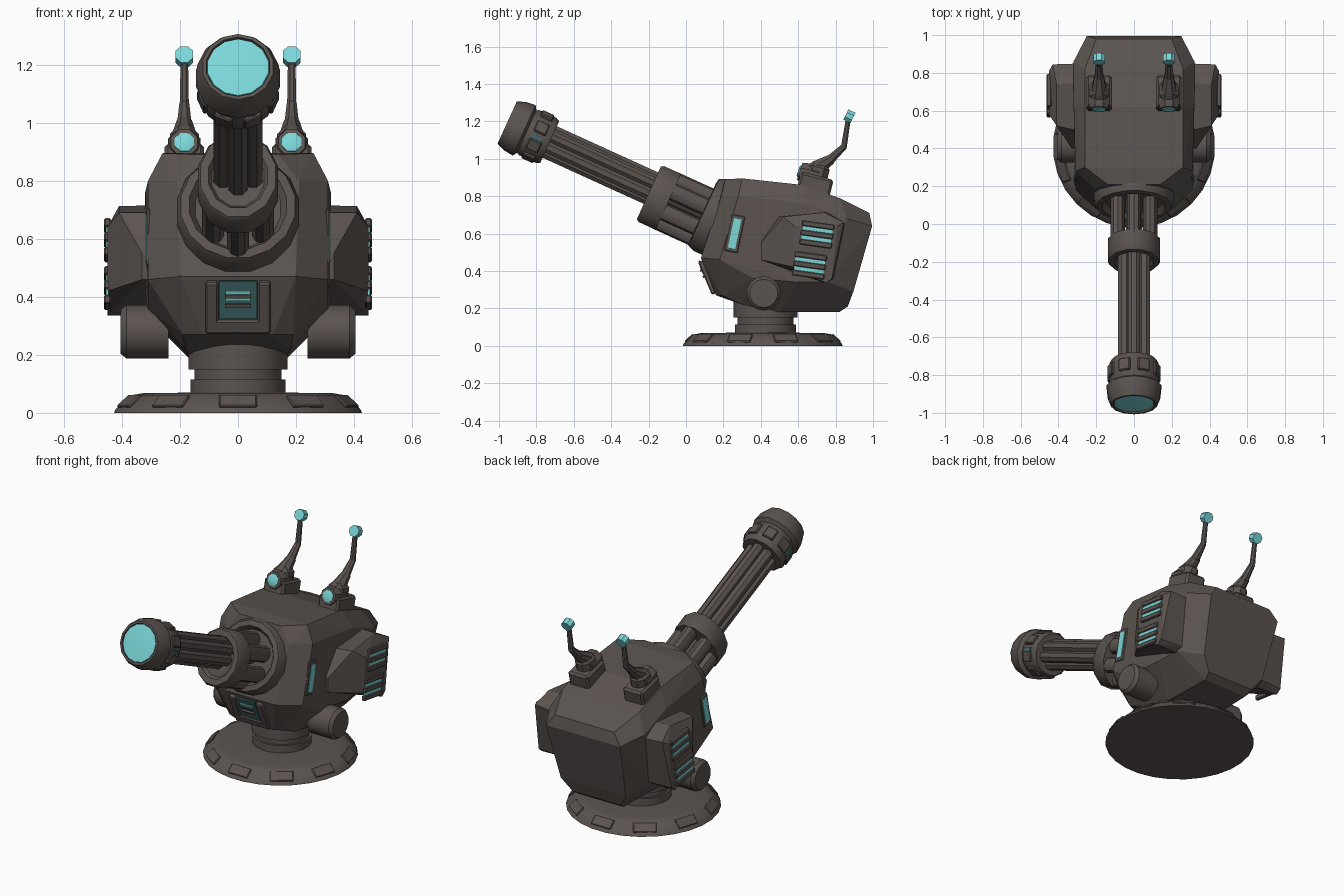
import bpy, bmesh, math
from mathutils import Matrix, Vector

cube = bpy.data.objects.get("Cube")
if cube:
    bpy.data.objects.remove(cube)


def material(name, rgb):
    m = bpy.data.materials.new(name)
    m.use_nodes = True
    m.diffuse_color = (*rgb, 1)
    m.node_tree.nodes["Principled BSDF"].inputs["Base Color"].default_value = (*rgb, 1)
    return m


METAL = material("dark_warm_metal", (0.105, 0.088, 0.08))
GLOW = material("cyan_glow", (0.2, 0.68, 0.7))
TEAL = material("dim_teal", (0.05, 0.14, 0.14))

T = Matrix.Translation
R = lambda deg, axis: Matrix.Rotation(math.radians(deg), 4, axis)
# Gun frame: local z runs out along the barrels, local y points up
GUN = T((0, -0.21, 0.853)) @ R(65.5, 'X')


def finish(name, bm, mat, matrix=Matrix(), smooth=False):
    bmesh.ops.transform(bm, matrix=matrix, verts=bm.verts)
    bmesh.ops.recalc_face_normals(bm, faces=bm.faces)
    mesh = bpy.data.meshes.new(name)
    bm.to_mesh(mesh)
    bm.free()
    mesh.materials.append(mat)
    ob = bpy.data.objects.new(name, mesh)
    bpy.context.scene.collection.objects.link(ob)
    if smooth:
        bpy.ops.object.select_all(action='DESELECT')
        ob.select_set(True)
        bpy.context.view_layer.objects.active = ob
        bpy.ops.object.shade_smooth_by_angle(angle=math.radians(35))
    return ob


def box(name, size, matrix, mat=METAL, bevel=0.0):
    bm = bmesh.new()
    bmesh.ops.create_cube(bm, size=1, matrix=Matrix.Diagonal((*size, 1)))
    if bevel:
        bmesh.ops.bevel(bm, geom=bm.edges[:], offset=bevel, segments=1, affect='EDGES')
    return finish(name, bm, mat, matrix)


def lathe(name, profile, segs, matrix, mat=METAL, smooth=True):
    """Turn (height, radius) pairs about local z and cap both ends."""
    bm = bmesh.new()
    rings = []
    for h, r in profile:
        angles = [2 * math.pi * (i + 0.5) / segs for i in range(segs)]
        rings.append([bm.verts.new((r * math.cos(a), r * math.sin(a), h)) for a in angles])
    for a, b in zip(rings, rings[1:]):
        for i in range(segs):
            j = (i + 1) % segs
            bm.faces.new((a[i], a[j], b[j], b[i]))
    bm.faces.new(rings[0])
    bm.faces.new(rings[-1])
    return finish(name, bm, mat, matrix, smooth)


def rod(name, start, end, r0, r1, segs=8, matrix=Matrix(), mat=METAL):
    a, b = Vector(start), Vector(end)
    turn = (b - a).to_track_quat('Z', 'Y').to_matrix().to_4x4()
    return lathe(name, [(0, r0), ((b - a).length, r1)], segs, matrix @ T(a) @ turn, mat)


def shell(name, points, sides):
    """Faceted solid spanning the points, repeated for each side sign."""
    bm = bmesh.new()
    for s in sides:
        for x, y, z in points:
            bm.verts.new((s * x, y, z))
    out = bmesh.ops.convex_hull(bm, input=bm.verts)
    loose = [v for v in bm.verts if not v.link_faces]
    bmesh.ops.delete(bm, geom=loose, context='VERTS')
    bmesh.ops.dissolve_limit(bm, angle_limit=math.radians(4), verts=bm.verts, edges=bm.edges)
    return finish(name, bm, METAL)


# Base plate with raised rim pads, and the stepped neck
BASE = T((0, 0.41, 0))
lathe("base_plate", [(0, 0.43), (0.012, 0.425), (0.06, 0.375), (0.068, 0.33), (0.07, 0.16)], 28, BASE)
for i in range(10):
    box("rim_pad", (0.06, 0.13, 0.012),
        BASE @ R(36 * i + 18, 'Z') @ T((0.393, 0, 0.04)) @ R(42, 'Y'), bevel=0.004)
lathe("neck", [(0.06, 0.165), (0.115, 0.165), (0.115, 0.152), (0.15, 0.152), (0.15, 0.172),
               (0.25, 0.172)], 20, BASE @ T((0, 0.015, 0)))

# Main hull
shell("hull", [
    (.14, .21, .89), (.21, .19, .80), (.20, .08, .47), (.26, .30, .895), (.31, .28, .80),
    (.31, .18, .46), (.12, .16, .27), (.19, .19, .27), (.18, .30, .22), (.16, .50, .18),
    (.15, .82, .18), (.31, .36, .36), (.26, .62, .86), (.32, .65, .76), (.32, .60, .34),
    (.32, .86, .68), (.31, .76, .34), (.26, .82, .79), (.20, .98, .71), (.25, .995, .64),
    (.22, .895, .29), (.16, .865, .21)], (-1, 1))

# Chin vent on the sloping lower front
CHIN = T((0, 0.115, 0.365)) @ R(23, 'X')
for s in (-1, 1):
    box("vent_frame_side", (0.045, 0.03, 0.19), CHIN @ T((s * 0.09, 0, 0)), bevel=0.006)
box("vent_frame_bottom", (0.2, 0.03, 0.05), CHIN @ T((0, 0, -0.07)), bevel=0.006)
box("vent_back", (0.13, 0.009, 0.14), CHIN @ T((0, -0.006, 0.03)), TEAL)
for z in (0.06, 0.035):
    box("vent_slot", (0.085, 0.008, 0.012), CHIN @ T((0, -0.012, z)), GLOW)
for z in (0.048, 0.012):
    box("vent_slat", (0.09, 0.02, 0.012), CHIN @ T((0, -0.012, z)))

# Mouth collar with recessed centre
lathe("mouth_collar", [(-0.52, 0.215), (-0.37, 0.215), (-0.335, 0.20), (-0.33, 0.17),
                       (-0.36, 0.15)], 16, GUN)

# Clamp ring and the struts that carry it, slightly taller than wide
RING = GUN @ T((0, -0.028, 0)) @ Matrix.Diagonal((0.84, 1, 1, 1))
lathe("clamp_ring", [(-0.14, 0.15), (-0.14, 0.17), (-0.04, 0.17), (-0.025, 0.16), (-0.025, 0.125),
                     (-0.045, 0.11)], 12, RING)
for i in range(6):
    a = math.radians(60 * i + 30)
    x, y = 0.118 * math.cos(a), 0.118 * math.sin(a)
    rod("strut", (x, y, -0.42), (x, y, -0.12), 0.047, 0.047, 10, RING)

# Barrel cluster
rod("barrel_core", (0, 0, -0.4), (0, 0, 0.6), 0.045, 0.045, 10, GUN)
for i in range(6):
    a = math.radians(60 * i + 30)
    x, y = 0.06 * math.cos(a), 0.06 * math.sin(a)
    rod("barrel", (x, y, -0.1), (x, y, 0.6), 0.035, 0.035, 8, GUN)

# Muzzle drum, its blocks, side windows and lens
lathe("muzzle", [(0.57, 0.10), (0.57, 0.122), (0.59, 0.132), (0.69, 0.132), (0.705, 0.125),
                 (0.72, 0.148), (0.775, 0.142), (0.82, 0.124), (0.82, 0.112), (0.795, 0.106)], 14, GUN)
for i in range(8):
    box("muzzle_block", (0.02, 0.065, 0.07),
        GUN @ R(45 * i + 22.5, 'Z') @ T((0.131, 0, 0.64)), bevel=0.005)
for s in (-1, 1):
    box("muzzle_window", (0.009, 0.04, 0.06), GUN @ T((s * 0.131, -0.02, 0.645)), TEAL)
lathe("muzzle_lens_rim", [(0.79, 0.111), (0.812, 0.111), (0.806, 0.1)], 14, GUN, TEAL)
lathe("muzzle_lens", [(0.79, 0.106), (0.814, 0.106), (0.818, 0.05)], 14, GUN, GLOW)

for s in (-1, 1):
    side = "left" if s > 0 else "right"

    # Hull side light slit
    box(side + "_slit_frame", (0.016, 0.075, 0.2), T((s * 0.308, 0.26, 0.60)) @ R(-12, 'X'), bevel=0.005)
    box(side + "_slit_light", (0.008, 0.04, 0.16), T((s * 0.315, 0.26, 0.60)) @ R(-12, 'X'), GLOW)

    # Pivot drum low on the hull
    rod(side + "_pivot_drum", (s * 0.24, 0.415, 0.28), (s * 0.385, 0.415, 0.28), 0.092, 0.092, 14)
    rod(side + "_pivot_cap", (s * 0.385, 0.415, 0.28), (s * 0.405, 0.415, 0.28), 0.092, 0.076, 14)

    # Side pod
    shell(side + "_pod", [
        (.45, .58, .64), (.45, .81, .64), (.45, .78, .36), (.45, .75, .335), (.45, .58, .42),
        (.41, .52, .69), (.41, .74, .713), (.43, .845, .66), (.33, .40, .55), (.33, .40, .46),
        (.28, .40, .55), (.28, .49, .69), (.28, .75, .715), (.28, .85, .65), (.28, .79, .36),
        (.28, .74, .335), (.28, .49, .43), (.28, .40, .46)], (s,))

    # Pod vents: two glowing plates, each crossed by slats
    for y, z in ((0.70, 0.595), (0.66, 0.43)):
        VENT = T((s * 0.45, y, z)) @ R(-8, 'X')
        box(side + "_pod_vent", (0.009, 0.16, 0.115), VENT, GLOW)
        for dz in (-0.05, 0, 0.05):
            box(side + "_pod_slat", (0.024, 0.175, 0.03), VENT @ T((0, 0, dz)), bevel=0.005)

    # Sensor mount on the roof, with its lamp
    X = s * 0.185
    box(side + "_mount_foot", (0.135, 0.18, 0.1), T((X, 0.69, 0.86)) @ R(-14, 'X'), bevel=0.012)
    box(side + "_mount_body", (0.1, 0.12, 0.14), T((X, 0.70, 0.915)) @ R(-14, 'X'), bevel=0.03)
    LAMP = T((X, 0.66, 0.915)) @ R(72, 'X')
    lathe(side + "_lamp_housing", [(-0.05, 0.06), (0.03, 0.06), (0.055, 0.05), (0.055, 0.038)], 8, LAMP)
    lathe(side + "_lamp", [(0.03, 0.036), (0.06, 0.036), (0.064, 0.025)], 8, LAMP, GLOW)

    # Bent antenna and glowing tip
    rod(side + "_antenna_root", (X, 0.70, 0.95), (X, 0.78, 1.0), 0.045, 0.028)
    rod(side + "_antenna_lower", (X, 0.76, 0.985), (X, 0.845, 1.065), 0.028, 0.018)
    rod(side + "_antenna_upper", (X, 0.843, 1.055), (X, 0.868, 1.215), 0.017, 0.014)
    rod(side + "_antenna_tip", (X, 0.893, 1.218), (X, 0.855, 1.236), 0.033, 0.033, 8, mat=GLOW)
